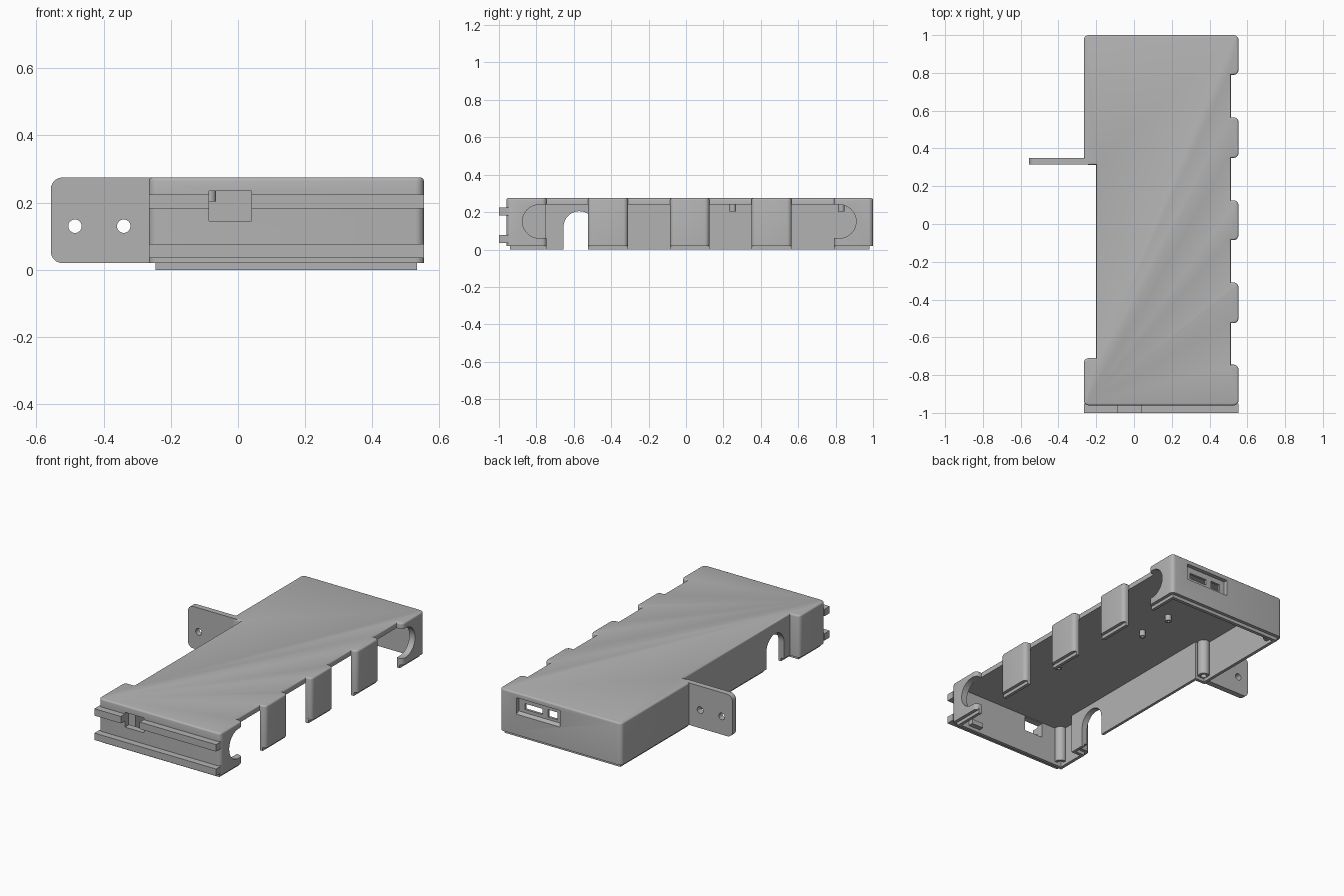
import bpy, bmesh
from math import pi
from mathutils import Matrix, Vector

cube = bpy.data.objects.get("Cube")
if cube:
    bpy.data.objects.remove(cube, do_unlink=True)

grey = bpy.data.materials.new("light grey plastic")
grey.use_nodes = True
colour = (0.45, 0.45, 0.45, 1)
grey.diffuse_color = colour
grey.node_tree.nodes["Principled BSDF"].inputs["Base Color"].default_value = colour


def finish(name, bm):
    bmesh.ops.recalc_face_normals(bm, faces=bm.faces)
    mesh = bpy.data.meshes.new(name)
    bm.to_mesh(mesh)
    bm.free()
    mesh.materials.append(grey)
    obj = bpy.data.objects.new(name, mesh)
    bpy.context.collection.objects.link(obj)
    return obj


def box(name, x, y, z):
    bm = bmesh.new()
    size = Matrix.Diagonal((x[1] - x[0], y[1] - y[0], z[1] - z[0], 1))
    mid = Matrix.Translation((sum(x) / 2, sum(y) / 2, sum(z) / 2))
    bmesh.ops.create_cube(bm, size=1, matrix=mid @ size)
    return finish(name, bm)


def cylinder(name, centre, radius, length, axis):
    bm = bmesh.new()
    turn = Matrix.Rotation(pi / 2, 4, {"x": "Y", "y": "X"}[axis])
    bmesh.ops.create_cone(bm, cap_ends=True, segments=40, radius1=radius, radius2=radius,
                          depth=length, matrix=Matrix.Translation(centre) @ turn)
    return finish(name, bm)


def prism(name, points, z0, z1, corner=0.0, top=0.0):
    """Extruded outline with rounded outer corners and a rounded top edge."""
    bm = bmesh.new()
    face = bm.faces.new([bm.verts.new((x, y, z0)) for x, y in points])
    new = bmesh.ops.extrude_face_region(bm, geom=[face])["geom"]
    bmesh.ops.translate(bm, vec=(0, 0, z1 - z0), verts=[v for v in new if isinstance(v, bmesh.types.BMVert)])
    bmesh.ops.recalc_face_normals(bm, faces=bm.faces)
    if corner:
        edges = [e for e in bm.edges if abs(e.verts[0].co.z - e.verts[1].co.z) > 0.001 and e.is_convex]
        bmesh.ops.bevel(bm, geom=edges, offset=corner, segments=5, profile=0.5, affect="EDGES")
    if top:
        edges = [e for e in bm.edges if all(v.co.z > z1 - 0.001 for v in e.verts)]
        bmesh.ops.bevel(bm, geom=edges, offset=top, segments=3, profile=0.5, affect="EDGES")
    return finish(name, bm)


def screw_post(name, x, y, radius, z0, z1, hole):
    """Round post with a blind screw hole in its lower end."""
    bm = bmesh.new()
    bmesh.ops.create_cone(bm, cap_ends=True, segments=24, radius1=radius, radius2=radius,
                          depth=z1 - z0, matrix=Matrix.Translation((x, y, (z0 + z1) / 2)))
    end = min(bm.faces, key=lambda f: f.calc_center_median().z)
    bmesh.ops.inset_region(bm, faces=[end], thickness=radius * 0.5)
    new = bmesh.ops.extrude_face_region(bm, geom=[end])["geom"]
    bmesh.ops.delete(bm, geom=[end], context="FACES_ONLY")
    bmesh.ops.translate(bm, vec=(0, 0, hole), verts=[v for v in new if isinstance(v, bmesh.types.BMVert)])
    return finish(name, bm)


def combine(target, tool, operation):
    mod = target.modifiers.new(operation.lower(), "BOOLEAN")
    mod.operation, mod.solver, mod.object = operation, "EXACT", tool
    bpy.context.view_layer.objects.active = target
    bpy.ops.object.modifier_apply(modifier=mod.name)
    bpy.data.objects.remove(tool, do_unlink=True)


def cut(target, tool):
    combine(target, tool, "DIFFERENCE")


def smooth(obj):
    bpy.ops.object.select_all(action="DESELECT")
    obj.select_set(True)
    bpy.context.view_layer.objects.active = obj
    bpy.ops.object.shade_smooth_by_angle(angle=0.6)


# Case outline: four open gaps on one side, one long step on the other
gaps = [(-0.745, -0.525), (-0.31, -0.085), (0.125, 0.35), (0.565, 0.79)]


def outline(inset):
    right, left, step = 0.553 - inset, -0.265 + inset, -0.2 + inset
    points = [(right, -0.96 + inset)]
    for a, b in gaps:
        points += [(right, a), (0.513, a), (0.513, b), (right, b)]
    points += [(right, 1 - inset), (left, 1 - inset), (left, 0.313 + inset), (step, 0.313 + inset),
               (step, -0.71 - inset), (left, -0.71 - inset), (left, -0.96 + inset)]
    return points


# Shell with locating lip, front rails and hollow inside
case = prism("case_shell", outline(0), 0.02, 0.275, 0.025, 0.01)
combine(case, prism("lip", outline(0.02), 0, 0.03), "UNION")
for z in (0.035, 0.183):
    combine(case, box("rail", (-0.265, 0.553), (-1, -0.95), (z, z + 0.042)), "UNION")
cavity = [(0.514, -0.92), (0.514, 0.96), (-0.226, 0.96), (-0.226, 0.352),
          (-0.163, 0.352), (-0.163, -0.75), (-0.226, -0.75), (-0.226, -0.92)]
cut(case, prism("cavity", cavity, -0.1, 0.24))

# Front window through rail and wall
cut(case, box("window", (-0.087, 0.04), (-1.1, -0.9), (0.145, 0.235)))

# Round side openings at both ends of the open side
for y, edge in ((-0.785, -0.73), (0.82, 0.77)):
    cut(case, cylinder("side_hole", (0.56, y, 0.15), 0.0895, 0.12, "x"))
    cut(case, box("side_slot", (0.5, 0.62), sorted((y, edge)), (0.0605, 0.2395)))

# Cable arch in the stepped wall
cut(case, cylinder("arch_top", (-0.19, -0.57, 0.12), 0.085, 0.12, "x"))
cut(case, box("arch_leg", (-0.25, -0.13), (-0.655, -0.485), (-0.1, 0.12)))

# Rear port recess with a sloping sill and two sockets
recess = box("recess", (0.145, 0.44), (0.975, 1.05), (0.125, 0.245))
for v in recess.data.vertices:
    if v.co.y < 1 and v.co.z < 0.2:
        v.co.z += 0.03
cut(case, recess)
cut(case, box("wide_socket", (0.28, 0.4), (0.9, 1.1), (0.175, 0.21)))
cut(case, box("small_socket", (0.18, 0.245), (0.9, 1.1), (0.17, 0.215)))
smooth(case)

# Mounting ear with rounded outer corners and two holes
ear = box("mounting_ear", (-0.557, -0.23), (0.315, 0.35), (0.02, 0.275))
bm = bmesh.new()
bm.from_mesh(ear.data)
ends = [e for e in bm.edges if all(v.co.x < -0.5 for v in e.verts)
        and abs(e.verts[0].co.y - e.verts[1].co.y) > 0.01]
bmesh.ops.bevel(bm, geom=ends, offset=0.035, segments=6, profile=0.5, affect="EDGES")
bm.to_mesh(ear.data)
bm.free()
for x in (-0.485, -0.34):
    cut(ear, cylinder("ear_hole", (x, 0.33, 0.13), 0.02, 0.2, "y"))
smooth(ear)

# Corner screw columns and hanging board standoffs
for i, (x, y) in enumerate([(-0.215, -0.91), (-0.205, 0.375), (-0.215, 0.945)]):
    smooth(screw_post(f"screw_column_{i + 1}", x, y, 0.034, 0.02, 0.25, 0.12))
for i, (x, y) in enumerate([(0.147, 0.25), (0.147, 0.48), (0.28, -0.335), (-0.083, 0.83)]):
    smooth(screw_post(f"standoff_{i + 1}", x, y, 0.018, 0.203, 0.25, 0.025))

# Small catch inside the front wall
box("front_catch", (0.38, 0.46), (-0.925, -0.89), (0.02, 0.05))
